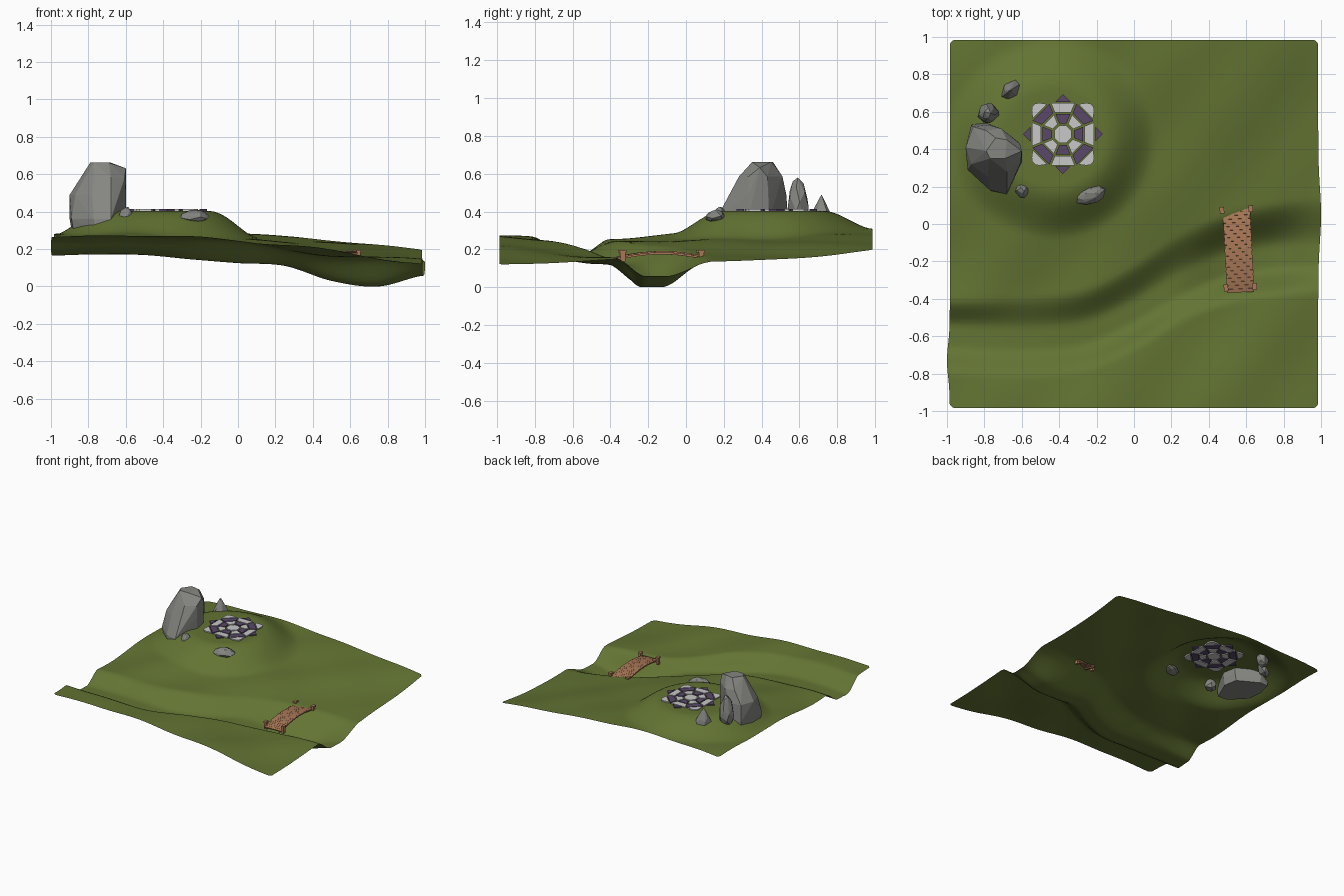
import bpy, bmesh, math, random
from mathutils import Vector, Matrix

if "Cube" in bpy.data.objects:
    bpy.data.objects.remove(bpy.data.objects["Cube"])

def material(name, col):
    m = bpy.data.materials.new(name)
    m.diffuse_color = (*col, 1)
    m.use_nodes = True
    m.node_tree.nodes["Principled BSDF"].inputs["Base Color"].default_value = m.diffuse_color
    return m

GRASS = material("grass", (0.125, 0.175, 0.033))
ROCK = material("grey rock", (0.235, 0.235, 0.22))
WOOD = material("wood", (0.40, 0.19, 0.095))
PURPLE = material("purple stone", (0.10, 0.065, 0.14))
WHITE = material("pale stone", (0.58, 0.58, 0.58))

def finish(name, bm, mat, smooth=False):
    me = bpy.data.meshes.new(name)
    bmesh.ops.recalc_face_normals(bm, faces=bm.faces)
    bm.to_mesh(me)
    bm.free()
    me.materials.append(mat)
    for p in me.polygons:
        p.use_smooth = smooth
    ob = bpy.data.objects.new(name, me)
    bpy.context.collection.objects.link(ob)
    return ob

def spline(vals, t):
    """Catmull-Rom through evenly spaced values, t from -1 to 1."""
    n = len(vals) - 1
    u = min(max((t + 1) / 2, 0), 1) * n
    i = min(int(u), n - 1)
    f = u - i
    a, b, c, d = (vals[min(max(k, 0), n)] for k in (i - 1, i, i + 1, i + 2))
    return b + 0.5 * f * (c - a + f * (2*a - 5*b + 4*c - d + f * (3*(b - c) + d - a)))

def smooth(a, b, v):
    t = min(max((v - a) / (b - a), 0), 1)
    return t * t * (3 - 2 * t)

# ground heights: gentle base, flat-topped hill, stream bed
BASE = [[.27, .27, .25, .19, .12],
        [.25, .25, .22, .165, .145],
        [.275, .32, .27, .20, .135],
        [.27, .31, .285, .25, .195]]
STREAM_Y = [-.60, -.61, -.61, -.58, -.47, -.32, -.22, -.18, -.16]
STREAM_Z = [.165, .172, .168, .145, .125, .11, .03, .0, .06]
HILL_Z = 0.404

def ground(x, y):
    z = spline([spline(row, x) for row in BASE], y)
    noise = .006 * math.sin(7*x + 2*y) * math.cos(6*y - x) + .004 * math.sin(11*x - 9*y + 1)
    hill = 1 - smooth(.26, .54, math.hypot((x + .42) * (.92 if x < -.42 else 1), y - .46))
    z += (HILL_Z - z) * hill + noise * (1 - hill)
    d = y - spline(STREAM_Y, x)
    bank = smooth(.05, .20 + .055 * (x + 1), d) if d > 0 else smooth(.05, .21, -d)
    bed = spline(STREAM_Z, x)
    return max(0, bed + (z - bed) * bank)

# terrain sheet
bm = bmesh.new()
bmesh.ops.create_grid(bm, x_segments=90, y_segments=90, size=0.985)
for v in bm.verts:
    x, y = v.co.x, v.co.y
    v.co.z = ground(x, y)
    if x < -.98:
        v.co.x -= .015 * math.exp(-((y + .73) / .12) ** 2)
    if x > .98:
        v.co.x += .015 * math.exp(-((y - .05) / .2) ** 2)
    if abs(x) > .98 and abs(y) > .98:
        v.co.x *= .99
        v.co.y *= .99
finish("terrain", bm, GRASS, True)

# rocks: convex hulls
def hull(name, pts):
    bm = bmesh.new()
    for p in pts:
        bm.verts.new(p)
    r = bmesh.ops.convex_hull(bm, input=bm.verts)
    bmesh.ops.delete(bm, geom=[v for v in bm.verts if not v.link_faces], context='VERTS')
    finish(name, bm, ROCK)

rings = [(.30, [(-.89, .42), (-.86, .53), (-.79, .53), (-.63, .44), (-.61, .33), (-.68, .17), (-.76, .175), (-.88, .29)]),
         (.36, [(-.90, .40), (-.87, .53), (-.79, .54), (-.62, .44), (-.60, .33), (-.68, .16), (-.77, .18), (-.89, .29)]),
         (.49, [(-.90, .41), (-.86, .52), (-.78, .53), (-.62, .44), (-.60, .33), (-.67, .235), (-.78, .25), (-.87, .32)]),
         (.585, [(-.80, .37), (-.79, .50), (-.71, .51), (-.61, .43), (-.605, .33), (-.68, .28), (-.76, .30)]),
         (.662, [(-.79, .39), (-.74, .46), (-.68, .45), (-.69, .35), (-.77, .35)]),
         (.632, [(-.60, .39)])]
hull("big_boulder", [(x, y, z) for z, ring in rings for x, y in ring])

random.seed(4)
def small_rock(name, c, half, z0, z1, taper, turn):
    pts = []
    for i in range(26):
        h = 1 - 2 * (i + .5) / 26
        a = i * 2.39996 + random.uniform(-.4, .4)
        r = math.sqrt(1 - h * h) ** .6 * random.uniform(.88, 1.05) * (1 - taper * max(h + .3, 0))
        px, py = half[0] * r * math.cos(a), half[1] * r * math.sin(a)
        pts.append((c[0] + px * math.cos(turn) - py * math.sin(turn),
                    c[1] + px * math.sin(turn) + py * math.cos(turn),
                    z0 + (z1 - z0) * (h * 1.04 + 1) / 2))
    hull(name, pts)

small_rock("tall_rock", (-.78, .59), (.066, .06), .33, .58, .35, .3)
small_rock("pointed_rock", (-.66, .715), (.066, .052), .31, .49, .7, .6)
small_rock("little_rock", (-.597, .18), (.052, .05), .32, .425, .4, 0)
small_rock("flat_rock", (-.23, .155), (.09, .056), .345, .41, .3, .35)

# stone mosaic: eight-fold rings of alternating tiles
CX, CY, Z0, Z1 = -.38, .48, .394, .413

def add_tile(bm, outline, ang):
    m = Matrix.Translation((CX, CY, 0)) @ Matrix.Rotation(ang, 4, 'Z')
    lo = [bm.verts.new(m @ Vector((x, y, Z0))) for x, y in outline]
    hi = [bm.verts.new(m @ Vector((x, y, Z1))) for x, y in outline]
    bm.faces.new(hi)
    bm.faces.new(lo[::-1])
    for i in range(len(lo)):
        j = (i + 1) % len(lo)
        bm.faces.new((lo[i], lo[j], hi[j], hi[i]))

def trapezoid(a, b, gap=.005):
    t = math.tan(math.pi / 8)
    return [(a, -a*t + gap), (b, -b*t + gap), (b, b*t - gap), (a, a*t - gap)]

purple, white = bmesh.new(), bmesh.new()
add_tile(white, [(.05 * math.cos(k * math.pi/4 + math.pi/8), .05 * math.sin(k * math.pi/4 + math.pi/8)) for k in range(8)], 0)
for k in range(8):
    ang = k * math.pi / 4
    odd = k % 2
    add_tile(white if odd else purple, trapezoid(.058, .108), ang)
    add_tile(purple if odd else white, trapezoid(.116, .166), ang)
    if odd:
        add_tile(white, [(.173, -.055), (.206, -.03), (.220, -.012), (.220, .012), (.206, .03), (.173, .055)], ang)
    else:
        add_tile(purple, [(.173, -.04), (.213, 0), (.173, .04)], ang)
finish("mosaic_purple_tiles", purple, PURPLE)
finish("mosaic_pale_tiles", white, WHITE)

# footbridge: arched planks, side beams, corner posts
def add_box(bm, loc, size, tilt=0.0, yaw=0.0):
    m = (Matrix.Translation(loc) @ Matrix.Rotation(yaw, 4, 'Z') @ Matrix.Rotation(tilt, 4, 'X')
         @ Matrix.Diagonal((*size, 1)))
    bmesh.ops.create_cube(bm, size=1, matrix=m)

YAW, BX, BY, HALF = .052, .558, -.13, .235

def on_bridge(u, s):
    """u along the bridge, s sideways."""
    x = BX + s * math.cos(YAW) - u * math.sin(YAW)
    y = BY + s * math.sin(YAW) + u * math.cos(YAW)
    return x, y, .186 - .030 * (u / HALF) ** 2

planks, beams, posts = bmesh.new(), bmesh.new(), bmesh.new()
N = 24
for i in range(N):
    u = -HALF + (i + .5) * 2 * HALF / N
    tilt = math.atan(-.06 * u / HALF ** 2)
    add_box(planks, on_bridge(u, 0), (.144 + .004 * (i % 2), 2 * HALF / N * .97, .009), tilt, YAW)
    for s in (-.055, .055):
        x, y, z = on_bridge(u, s)
        add_box(beams, (x, y, z - .008), (.012, 2 * HALF / N * 1.02, .010), tilt, YAW)
for u in (-.208, .208):
    for s in (-.077, .077):
        x, y, z = on_bridge(u, s)
        add_box(posts, (x, y, .163), (.018, .026, .056), 0, YAW)
        add_box(posts, (x, y, .190), (.024, .036, .012), 0, YAW)
finish("bridge_planks", planks, WOOD)
finish("bridge_beams", beams, WOOD)
finish("bridge_posts", posts, WOOD)
